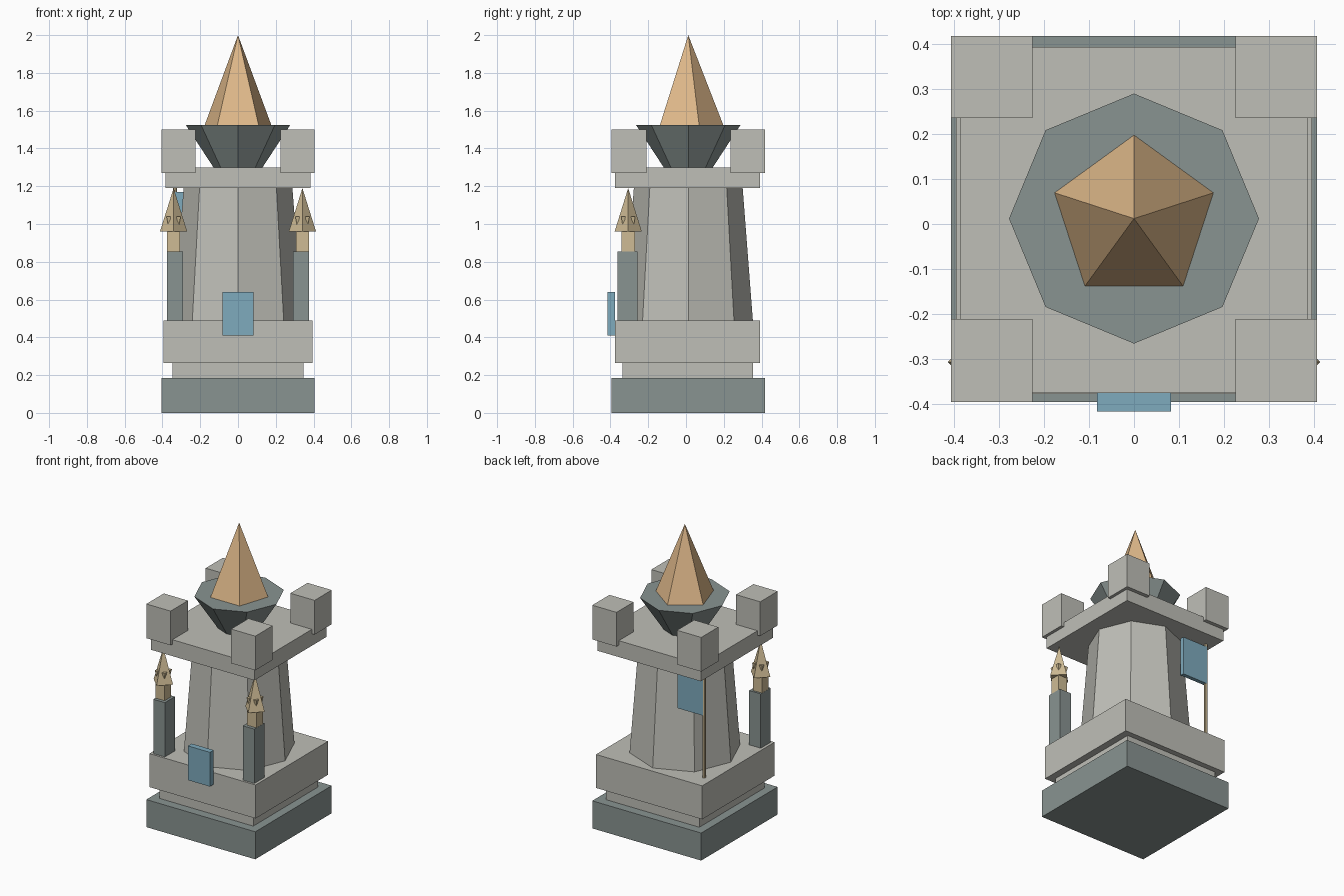
import bpy
import math

cube = bpy.data.objects.get("Cube")
if cube:
    bpy.data.objects.remove(cube, do_unlink=True)


def material(name, rgb):
    m = bpy.data.materials.new(name)
    m.use_nodes = True
    col = (*rgb, 1.0)
    m.diffuse_color = col
    m.node_tree.nodes["Principled BSDF"].inputs["Base Color"].default_value = col
    return m


stone = material("light stone", (0.52, 0.52, 0.475))
slate = material("slate", (0.25, 0.295, 0.285))
roof = material("copper roof", (0.74, 0.485, 0.255))
tan = material("tan wood", (0.62, 0.50, 0.30))
cloth = material("blue cloth", (0.21, 0.405, 0.51))

CY = 0.012  # centre line of the tower in y


def finish(name, mat):
    ob = bpy.context.object
    ob.name = name
    ob.data.materials.append(mat)
    return ob


def box(name, mat, x, y, z):
    """Box spanning the given (low, high) ranges."""
    spans = (x, y, z)
    bpy.ops.mesh.primitive_cube_add(size=1, location=[sum(s) / 2 for s in spans])
    ob = finish(name, mat)
    for v in ob.data.vertices:
        v.co = [c * (s[1] - s[0]) for c, s in zip(v.co, spans)]
    return ob


def cone(name, mat, sides, r1, r2, z, x=0, y=CY, turn=0):
    """Flat-sided cone or prism from z[0] to z[1]."""
    bpy.ops.mesh.primitive_cone_add(
        vertices=sides, radius1=r1, radius2=r2, depth=z[1] - z[0],
        location=(x, y, sum(z) / 2), rotation=(0, 0, turn))
    return finish(name, mat)


# Stepped base
box("base_slab", slate, (-0.405, 0.405), (-0.395, 0.417), (0, 0.185))
box("base_neck", stone, (-0.348, 0.348), (-0.335, 0.355), (0.185, 0.265))
box("plinth", stone, (-0.395, 0.395), (-0.377, 0.392), (0.265, 0.49))

# Tapered tower and platform
cone("tower", stone, 8, 0.342, 0.288, (0.49, 1.19))
box("platform", stone, (-0.385, 0.385), (-0.375, 0.392), (1.19, 1.3))

# Corner battlements
for side, xs in (("left", (0.225, 0.405)), ("right", (-0.405, -0.225))):
    for end, ys in (("front", (-0.395, -0.21)), ("back", (0.235, 0.417))):
        box(f"battlement_{end}_{side}", stone, xs, ys, (1.27, 1.5))

# Roof: flared bowl and five-sided spire
cone("roof_bowl", slate, 8, 0.13, 0.277, (1.3, 1.525))
cone("roof_spire", roof, 5, 0.185, 0, (1.525, 2.0))

# Front corner posts with small spires
for side, s in (("left", 1), ("right", -1)):
    px, py = s * 0.341, -0.306
    box(f"post_{side}", slate, sorted((s * 0.29, s * 0.376)),
        (-0.363, -0.257), (0.49, 0.855))
    box(f"post_neck_{side}", tan, (px - 0.034, px + 0.034),
        (py - 0.035, py + 0.035), (0.855, 0.96))
    cone(f"post_spire_{side}", tan, 4, 0.072, 0, (0.96, 1.19), px, py)
    # Pointed studs on the four spire faces
    for i in range(4):
        a = math.radians(45 + 90 * i)
        cone(f"post_stud_{side}_{i + 1}", tan, 4, 0, 0.016, (0.975, 1.04),
             px + 0.037 * math.cos(a), py + 0.037 * math.sin(a), a)

# Front plaque
box("front_plaque", cloth, (-0.082, 0.082), (-0.415, -0.375), (0.41, 0.64))

# Flag at the back right corner
cone("flag_pole", tan, 8, 0.011, 0.011, (0.49, 1.19), -0.334, 0.285)
box("flag", cloth, (-0.334, -0.145), (0.272, 0.298), (0.91, 1.17))
